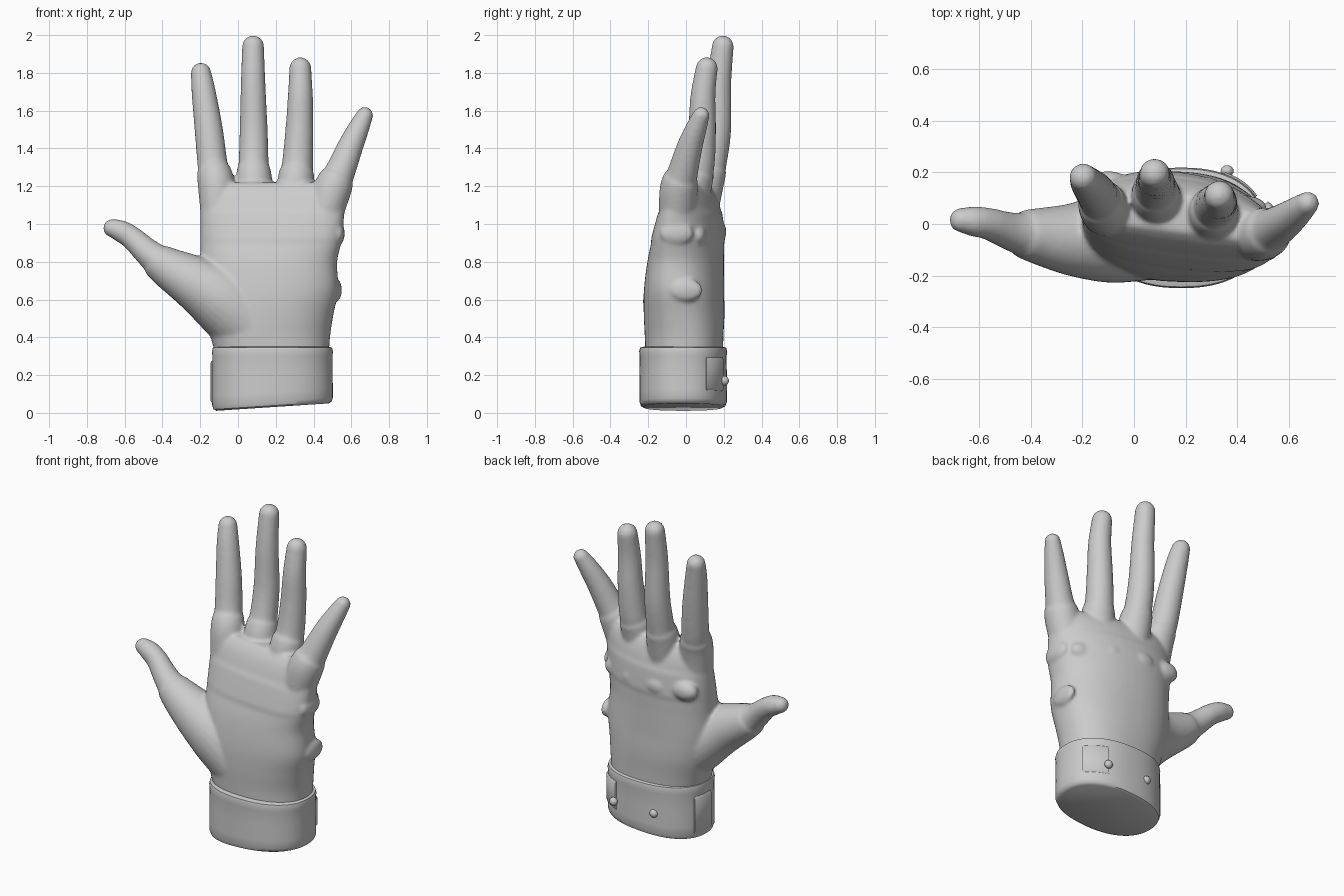
import bpy, bmesh, math
from mathutils import Vector, Matrix

if "Cube" in bpy.data.objects:
    bpy.data.objects.remove(bpy.data.objects["Cube"])

grey = bpy.data.materials.new("light grey")
grey.diffuse_color = (0.60, 0.60, 0.60, 1)
grey.use_nodes = True
grey.node_tree.nodes["Principled BSDF"].inputs["Base Color"].default_value = grey.diffuse_color


def finish(bm, name):
    bmesh.ops.recalc_face_normals(bm, faces=bm.faces)
    me = bpy.data.meshes.new(name)
    bm.to_mesh(me)
    bm.free()
    ob = bpy.data.objects.new(name, me)
    bpy.context.collection.objects.link(ob)
    me.materials.append(grey)
    return ob


def skin(bm, rings):
    """Closed skin over a list of point rings."""
    loops = [[bm.verts.new(p) for p in r] for r in rings]
    n = len(loops[0])
    for a, b in zip(loops, loops[1:]):
        for i in range(n):
            j = (i + 1) % n
            bm.faces.new((a[i], a[j], b[j], b[i]))
    bm.faces.new(loops[0][::-1])
    bm.faces.new(loops[-1])


def spline(pts, steps=6):
    """Smooth interpolation through tuples of numbers."""
    p = [pts[0]] + list(pts) + [pts[-1]]
    out = []
    for k in range(1, len(p) - 2):
        for s in range(steps):
            t = s / steps
            out.append([0.5 * (2 * b + (c - a) * t + (2 * a - 5 * b + 4 * c - d) * t * t
                               + (3 * b - a - 3 * c + d) * t ** 3)
                        for a, b, c, d in zip(p[k - 1], p[k], p[k + 1], p[k + 2])])
    return out + [list(pts[-1])]


def oval(z, x0, x1, yc, ty, shear=0.0, bend=0.0, n=64, power=2.3):
    cx, hw = (x0 + x1) / 2, (x1 - x0) / 2
    ring = []
    for i in range(n):
        a = 2 * math.pi * i / n
        c, s = math.cos(a), math.sin(a)
        dx = hw * math.copysign(abs(c) ** (2 / power), c)
        dy = ty * math.copysign(abs(s) ** (2 / power), s)
        ring.append(Vector((cx + dx, yc + dy - shear * dx - bend * dx * dx, z)))
    return ring


def tube(bm, pts, cuff_z=None, n=28):
    """Finger along (x, y, z, radius) points, with a rounded tip."""
    path = spline(pts, 10)
    rings = []

    def ring(c, t, r):
        u = (Vector((0, 1, 0)) - t * t.y).normalized()
        v = t.cross(u)
        rings.append([c + (u * math.cos(2 * math.pi * i / n) + v * math.sin(2 * math.pi * i / n)) * r
                      for i in range(n)])

    for k, q in enumerate(path):
        lo, hi = path[max(k - 1, 0)], path[min(k + 1, len(path) - 1)]
        t = (Vector(hi[:3]) - Vector(lo[:3])).normalized()
        # glove sleeve is a little thicker than the bare finger
        ring(Vector(q[:3]), t, q[3] + (0.009 if cuff_z and q[2] < cuff_z else 0.002))
    end, r = Vector(path[-1][:3]), path[-1][3] + 0.002
    for k in range(1, 7):
        a = math.pi / 2 * k / 6.3
        ring(end + t * r * math.sin(a), t, r * math.cos(a))
    skin(bm, rings)


def ball(bm, loc, size):
    bmesh.ops.create_uvsphere(bm, u_segments=20, v_segments=12, radius=1,
                              matrix=Matrix.Translation(loc) @ Matrix.Diagonal((*size, 1)))


# Palm: arched, tilted sections from wrist to finger roots
hand = bmesh.new()
palm = [(.28, -.11, .48, -.01, .205, 0, 0),
        (.40, -.145, .487, -.01, .208, 0, 0),
        (.52, -.18, .505, -.01, .213, .03, .05),
        (.65, -.20, .53, -.01, .21, .06, .10),
        (.80, -.20, .525, 0, .198, .09, .18),
        (.92, -.20, .55, .015, .18, .12, .25),
        (1.08, -.20, .565, .03, .145, .13, .25),
        (1.17, -.20, .575, .035, .11, .13, .25),
        (1.22, -.17, .54, .04, .07, .13, .25)]
rings = []
for q in spline(palm, 6):
    if .90 < q[0] < 1.08:          # strap across the palm
        q[4] += .006
    rings.append(oval(*q))
skin(hand, rings)

# Fingers and thumb
tube(hand, [(-.10, .03, .95, .08), (-.115, .06, 1.20, .088), (-.135, .10, 1.32, .078),
            (-.155, .13, 1.50, .073), (-.182, .16, 1.70, .062), (-.196, .18, 1.80, .052)], 1.29)
tube(hand, [(.09, .06, .95, .08), (.085, .10, 1.20, .088), (.083, .135, 1.32, .078),
            (.083, .165, 1.50, .072), (.08, .175, 1.75, .063), (.08, .195, 1.94, .056)], 1.30)
tube(hand, [(.28, .01, .95, .08), (.303, .04, 1.20, .088), (.315, .07, 1.32, .080),
            (.325, .085, 1.50, .072), (.33, .09, 1.68, .064), (.33, .11, 1.825, .056)], 1.28)
tube(hand, [(.43, -.05, .95, .08), (.495, -.04, 1.17, .092), (.542, -.015, 1.28, .078),
            (.595, .02, 1.41, .066), (.64, .055, 1.51, .054), (.671, .08, 1.575, .043)], 1.24)
tube(hand, [(.04, -.02, .50, .19), (-.10, -.05, .61, .17), (-.23, -.06, .69, .135),
            (-.38, -.045, .775, .098), (-.47, -.03, .843, .073), (-.56, 0, .925, .060),
            (-.62, .01, .962, .056), (-.666, .015, .978, .046)], .81)

# Knuckle pads, padded ridge and side bumps
for x, y, z in ((-.10, .155, .97), (.08, .165, .96), (.26, .135, .95), (.43, .06, .94)):
    ball(hand, (x, y, z), (.085, .05, .06))
for x, y, z in ((.535, -.05, .95), (.52, .0, .65)):
    ball(hand, (x, y, z), (.03, .09, .06))

glove = finish(hand, "gloved_hand")
remesh = glove.modifiers.new("fuse", 'REMESH')
remesh.mode = 'VOXEL'
remesh.voxel_size = 0.011
remesh.use_smooth_shade = True
soften = glove.modifiers.new("soften", 'SMOOTH')
soften.factor = 0.5
soften.iterations = 6


# Wrist cuff with a slanted lower edge
def slant(p):
    f = max(0, 1 - p.z / .33)
    p.z += f * .07 * (p.x - .02)
    return p


def cuff_ring(z, grow):
    return [slant(p) for p in oval(z, -.125 - grow, .49 + grow, -.015, .22 + grow)]


bm = bmesh.new()
skin(bm, [cuff_ring(z, g) for z, g in
          ((.02, -.01), (.028, .004), (.05, .012), (.10, .012), (.20, .011), (.30, .010),
           (.325, .013), (.345, .008), (.352, -.015))])
cuff = finish(bm, "wrist_cuff")


# Closure tabs wrapped on the cuff
def tab(name, first, last, z0, z1):
    b = bmesh.new()
    skin(b, [[r[i % 64] for i in range(first, last + 1)] + [q[i % 64] for i in range(last, first - 1, -1)]
             for r, q in ((cuff_ring(z, g), cuff_ring(z, -.01))
                          for z, g in ((z0, .012), (z0 + .012, .020), (z1 - .012, .020), (z1, .012)))])
    return finish(b, name)


parts = [cuff, tab("thumb_side_tab", 28, 33, .06, .28), tab("back_tab", 5, 11, .10, .29)]

# Snap studs on the back of the cuff
for x in (.08, .36):
    b = bmesh.new()
    ball(b, (x, .205, .17), (.025, .022, .025))
    parts.append(finish(b, "cuff_stud"))

for ob in parts:
    bpy.ops.object.select_all(action='DESELECT')
    ob.select_set(True)
    bpy.context.view_layer.objects.active = ob
    bpy.ops.object.shade_smooth_by_angle(angle=math.radians(40))
